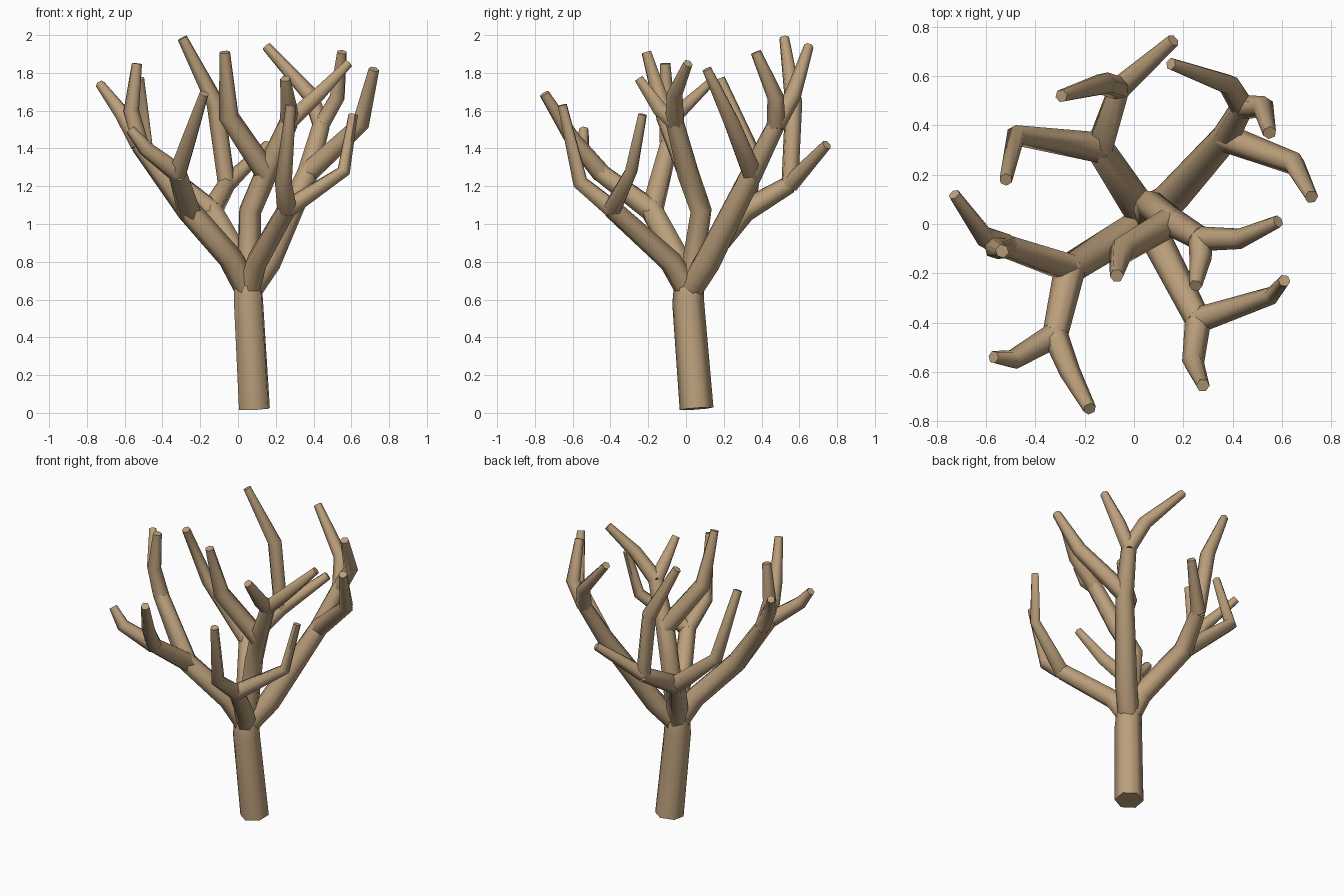
import bpy
import math

bark = bpy.data.materials.new("tan_bark")
bark.diffuse_color = (0.50, 0.35, 0.20, 1)


def limb(name, paths):
    """Tapered six-sided tubes; every point is (x, y, z, radius)."""
    cu = bpy.data.curves.new(name + "_path", 'CURVE')
    cu.dimensions = '3D'
    cu.bevel_depth = 1.0
    cu.bevel_resolution = 1
    cu.use_fill_caps = True
    for pts in paths:
        sp = cu.splines.new('POLY')
        sp.points.add(len(pts) - 1)
        for p, (x, y, z, r) in zip(sp.points, pts):
            p.co = (x, y, z, 1)
            p.radius = r
    helper = bpy.data.objects.new(name + "_helper", cu)
    bpy.context.collection.objects.link(helper)
    dg = bpy.context.evaluated_depsgraph_get()
    me = bpy.data.meshes.new_from_object(helper.evaluated_get(dg))
    bpy.data.objects.remove(helper)
    me.materials.clear()
    me.materials.append(bark)
    ob = bpy.data.objects.new(name, me)
    bpy.context.collection.objects.link(ob)
    bpy.ops.object.select_all(action='DESELECT')
    ob.select_set(True)
    bpy.context.view_layer.objects.active = ob
    bpy.ops.object.shade_smooth_by_angle(angle=math.radians(62))


# Leaning trunk
crown = (0.055, 0.015, 0.64, 0.066)
limb("trunk", [[(0.087, 0.056, 0.022, 0.09), (0.056, 0.012, 0.58, 0.085),
                (0.052, 0.018, 0.72, 0.078), (0.052, 0.02, 0.79, 0.045)]])

# Back right limb: side branch plus a high fork
q = (0.37, 0.35, 1.27, 0.058)
fork = (0.44, 0.475, 1.52, 0.048)
limb("back_right_limb", [
    [crown, (0.16, 0.115, 0.80, 0.07), q, fork],
    [q, (0.65, 0.245, 1.53, 0.047), (0.72, 0.11, 1.82, 0.028)],
    [fork, (0.525, 0.475, 1.67, 0.045), (0.55, 0.37, 1.91, 0.028)],
    [fork, (0.385, 0.565, 1.68, 0.045), (0.15, 0.65, 1.94, 0.026)]])

# Back left limb
q = (-0.14, 0.31, 1.07, 0.062)
fork = (-0.06, 0.55, 1.21, 0.047)
limb("back_left_limb", [
    [crown, (0.01, 0.08, 0.80, 0.068), q, fork],
    [q, (-0.48, 0.36, 1.36, 0.042), (-0.52, 0.18, 1.77, 0.027)],
    [fork, (0.16, 0.745, 1.42, 0.027)],
    [fork, (-0.12, 0.57, 1.64, 0.048), (-0.295, 0.52, 1.985, 0.027)]])

# Front left limb with two forks
q = (-0.26, -0.18, 1.07, 0.064)
high = (-0.52, -0.09, 1.42, 0.05)
low = (-0.32, -0.45, 1.27, 0.052)
limb("front_left_limb", [
    [crown, (-0.04, -0.045, 0.82, 0.066), q, high],
    [high, (-0.61, -0.05, 1.58, 0.042), (-0.73, 0.12, 1.74, 0.025)],
    [high, (-0.565, -0.1, 1.6, 0.043), (-0.535, -0.11, 1.85, 0.028)],
    [q, low],
    [low, (-0.49, -0.55, 1.40, 0.041), (-0.57, -0.54, 1.50, 0.026)],
    [low, (-0.26, -0.60, 1.45, 0.043), (-0.18, -0.75, 1.69, 0.027)]])

# Front right limb
q = (0.26, -0.39, 1.08, 0.053)
limb("front_right_limb", [
    [crown, (0.10, -0.08, 0.80, 0.062), q],
    [q, (0.24, -0.56, 1.22, 0.045), (0.28, -0.655, 1.63, 0.027)],
    [q, (0.56, -0.29, 1.28, 0.036), (0.61, -0.23, 1.58, 0.025)]])

# Middle limb
q = (0.15, 0.01, 1.27, 0.06)
fork = (0.27, -0.06, 1.54, 0.05)
limb("middle_limb", [
    [crown, (0.065, 0.08, 1.07, 0.06), q, fork],
    [q, (-0.05, -0.11, 1.57, 0.054), (-0.07, -0.21, 1.91, 0.028)],
    [fork, (0.43, -0.06, 1.69, 0.042), (0.585, 0.01, 1.85, 0.026)],
    [fork, (0.27, -0.14, 1.61, 0.045), (0.25, -0.25, 1.77, 0.027)]])
